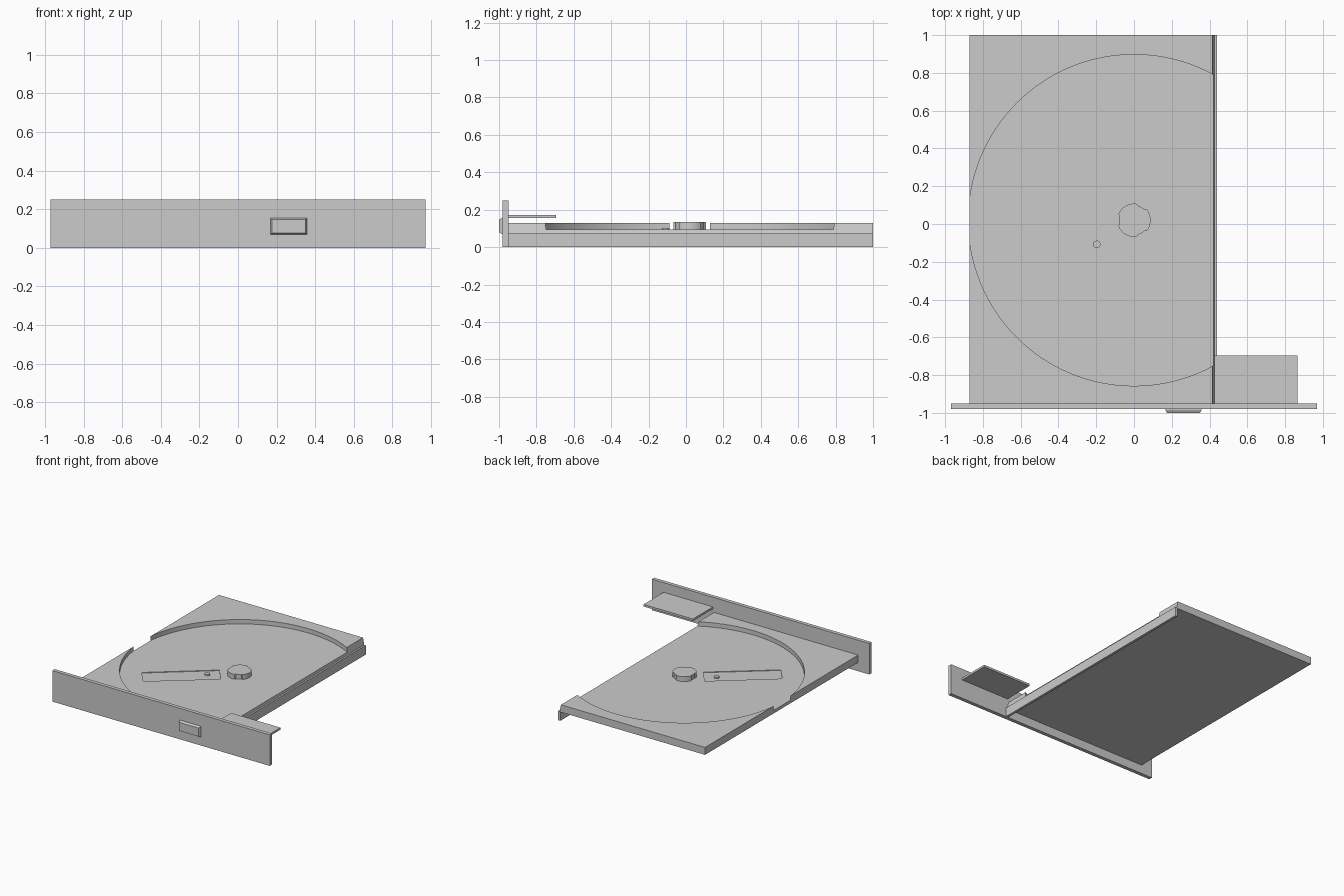
import bpy, bmesh, math

if "Cube" in bpy.data.objects:
    bpy.data.objects.remove(bpy.data.objects["Cube"])


def loft(name, rings):
    """Closed solid through rings of equal point count (first ring is the bottom)."""
    bm = bmesh.new()
    rows = [[bm.verts.new(p) for p in ring] for ring in rings]
    n = len(rows[0])
    bm.faces.new(rows[0][::-1])
    bm.faces.new(rows[-1])
    for a, b in zip(rows, rows[1:]):
        for i in range(n):
            j = (i + 1) % n
            bm.faces.new((a[i], a[j], b[j], b[i]))
    bmesh.ops.recalc_face_normals(bm, faces=bm.faces)
    mesh = bpy.data.meshes.new(name)
    bm.to_mesh(mesh)
    bm.free()
    ob = bpy.data.objects.new(name, mesh)
    bpy.context.collection.objects.link(ob)
    return ob


def prism(name, outline, z0, z1):
    return loft(name, [[(x, y, z) for x, y in outline] for z in (z0, z1)])


def box(name, x0, x1, y0, y1, z0, z1):
    return prism(name, [(x0, y0), (x1, y0), (x1, y1), (x0, y1)], z0, z1)


def circle(cx, cy, r, n):
    return [(cx + r * math.cos(math.tau * i / n), cy + r * math.sin(math.tau * i / n))
            for i in range(n)]


def smooth(ob):
    bpy.ops.object.select_all(action='DESELECT')
    bpy.context.view_layer.objects.active = ob
    ob.select_set(True)
    bpy.ops.object.shade_smooth_by_angle(angle=math.radians(30))


def cut(ob, cutter):
    mod = ob.modifiers.new("cut", 'BOOLEAN')
    mod.operation = 'DIFFERENCE'
    mod.solver = 'EXACT'
    mod.object = cutter
    cutter.hide_render = True
    bpy.context.view_layer.objects.active = ob
    bpy.ops.object.modifier_apply(modifier=mod.name)
    bpy.data.objects.remove(cutter)


# Tray slab, right edge leaning slightly inward towards the top
bottom = [(-0.87, -0.95), (0.427, -0.95), (0.427, 1.0), (-0.87, 1.0)]
top = [(-0.87, -0.95), (0.415, -0.95), (0.415, 1.0), (-0.87, 1.0)]
tray = loft("disc_tray", [[(x, y, 0.07) for x, y in bottom],
                          [(x, y, 0.13) for x, y in top]])

# Disc recess, open on both sides, and the shallow pickup window
cut(tray, prism("recess_cutter", circle(0, 0.02, 0.877, 128), 0.095, 0.2))
window = [(-0.607, -0.36), (-0.51, -0.478), (-0.07, -0.122), (-0.167, 0.0)]
cut(tray, prism("window_cutter", window, 0.09, 0.11))
smooth(tray)

# Side rail hanging along the right edge
box("side_rail", 0.42, 0.44, -0.95, 1.0, 0.0, 0.074)

# Front bezel with tapered eject button
box("front_bezel", -0.97, 0.97, -0.98, -0.95, 0.0, 0.25)


def button_ring(inset, y):
    x0, x1, z0, z1 = 0.167 + inset, 0.357 - inset, 0.07 + inset, 0.155 - inset
    return [(x0, y, z0), (x1, y, z0), (x1, y, z1), (x0, y, z1)]


loft("eject_button", [button_ring(0, -0.979), button_ring(0, -0.985),
                      button_ring(0.008, -1.0)])

# Flap behind the bezel
box("bezel_flap", 0.425, 0.865, -0.952, -0.695, 0.155, 0.172)

# Spindle hub with three shallow notches
hub = []
for i in range(72):
    a = math.tau * i / 72
    off = min(abs((a - math.radians(c) + math.pi) % math.tau - math.pi)
              for c in (60, 180, 300))
    r = 0.079 if off < math.radians(16) else 0.088
    hub.append((r * math.cos(a), 0.02 + r * math.sin(a)))
smooth(prism("spindle_hub", hub, 0.09, 0.134))

# Pickup lens
smooth(prism("pickup_lens", circle(-0.197, -0.108, 0.02, 24), 0.085, 0.101))
